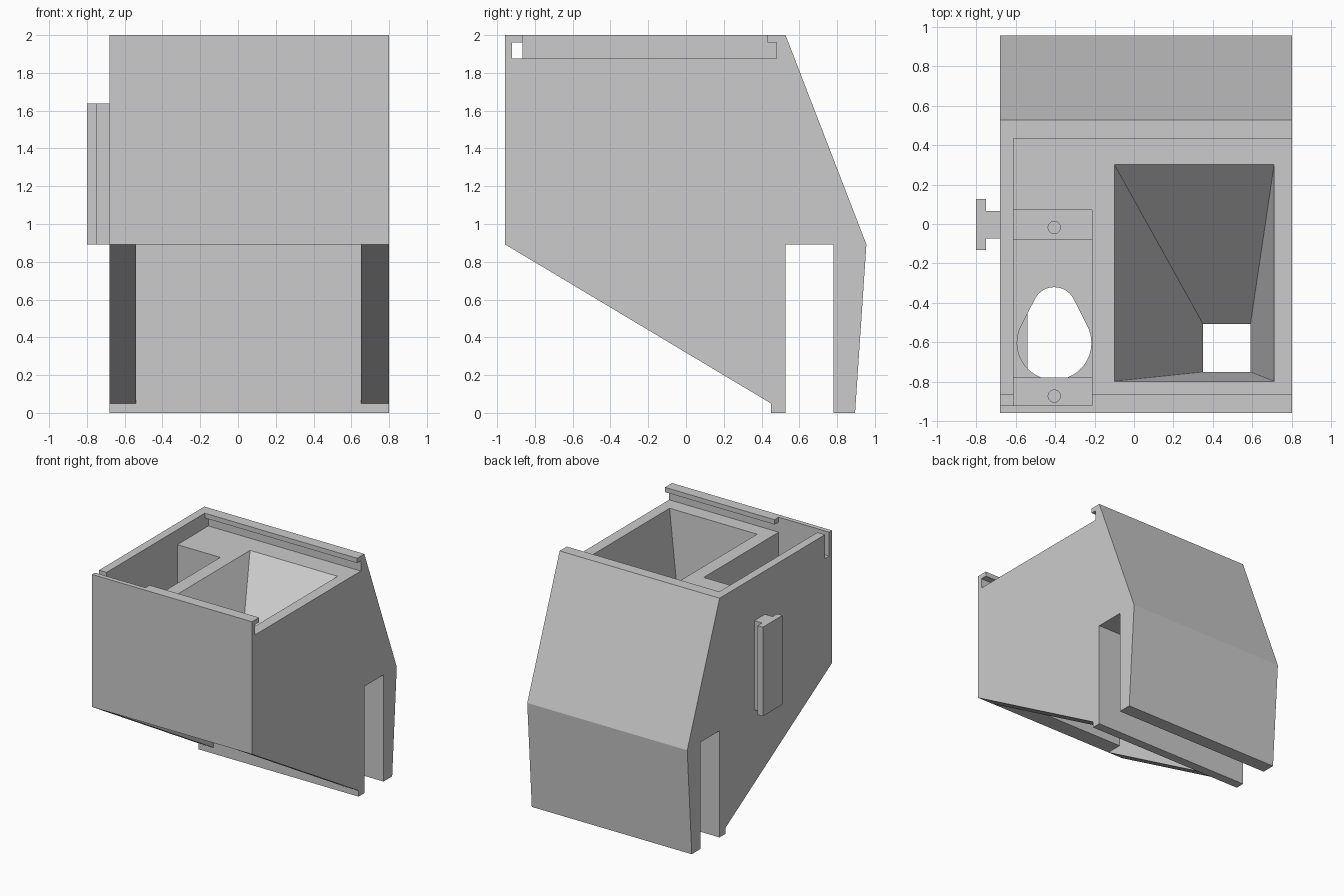
import bpy
import bmesh
from math import sin, cos, radians
from mathutils import Vector

if "Cube" in bpy.data.objects:
    bpy.data.objects.remove(bpy.data.objects["Cube"], do_unlink=True)

grey = bpy.data.materials.new("plain_grey")
grey.use_nodes = True
GREY = (0.6, 0.6, 0.6, 1)
grey.diffuse_color = GREY
grey.node_tree.nodes["Principled BSDF"].inputs["Base Color"].default_value = GREY


def loft(name, lower, upper):
    """Closed solid between two matching outlines."""
    bm = bmesh.new()
    a = [bm.verts.new(p) for p in lower]
    b = [bm.verts.new(p) for p in upper]
    bm.faces.new(a)
    bm.faces.new(b)
    for i in range(len(a)):
        j = (i + 1) % len(a)
        bm.faces.new((a[i], a[j], b[j], b[i]))
    bmesh.ops.recalc_face_normals(bm, faces=bm.faces)
    mesh = bpy.data.meshes.new(name)
    bm.to_mesh(mesh)
    bm.free()
    mesh.materials.append(grey)
    obj = bpy.data.objects.new(name, mesh)
    bpy.context.scene.collection.objects.link(obj)
    return obj


def side_prism(name, outline, x0, x1):
    return loft(name, [(x0, y, z) for y, z in outline], [(x1, y, z) for y, z in outline])


def up_prism(name, outline, z0, z1):
    return loft(name, [(x, y, z0) for x, y in outline], [(x, y, z1) for x, y in outline])


def rect(x0, x1, y0, y1):
    return [(x0, y0), (x1, y0), (x1, y1), (x0, y1)]


def box(x0, x1, y0, y1, z0, z1):
    return up_prism("box_cutter", rect(x0, x1, y0, y1), z0, z1)


def arc(cx, cy, r, start, end, steps):
    angles = [radians(start + (end - start) * i / steps) for i in range(steps + 1)]
    return [(cx + r * cos(t), cy + r * sin(t)) for t in angles]


def cut(target, cutter):
    cutter.hide_render = True
    mod = target.modifiers.new("cut", "BOOLEAN")
    mod.operation = "DIFFERENCE"
    mod.solver = "EXACT"
    mod.object = cutter
    bpy.context.view_layer.objects.active = target
    bpy.ops.object.modifier_apply(modifier=mod.name)
    bpy.data.objects.remove(cutter, do_unlink=True)


# Main housing: side profile with the rear slot
LEFT, RIGHT = -0.68, 0.8
KNEE = 0.892      # height where the sloped lower part begins
CEILING = 1.08    # underside of the chamber floor
body = side_prism("housing", [
    (-0.958, KNEE), (0.45, 0.05), (0.45, 0), (0.527, 0), (0.527, KNEE), (0.78, KNEE),
    (0.78, 0), (0.895, 0), (0.955, KNEE), (0.527, 2), (-0.958, 2)], LEFT, RIGHT)

# Hollow underside: open below the front wall, taller behind it
cut(body, side_prism("underside_cutter", [
    (-1.1, -0.2), (0.45, -0.2), (0.45, CEILING), (-0.82, CEILING),
    (-0.82, KNEE), (-1.1, KNEE)], -0.54, 0.65))

# Sliding lid recess with overhanging lips, open on one side
cut(body, side_prism("lid_cutter", [
    (-0.92, 1.875), (0.48, 1.875), (0.48, 1.96), (0.432, 1.96), (0.432, 2.1),
    (-0.865, 2.1), (-0.865, 1.96), (-0.92, 1.96)], -0.61, 0.9))

# Motor chamber with mounting ledges, deeper well and cable notch
cut(body, box(-0.61, -0.213, -0.92, 0.07, 1.32, 2.1))
cut(body, box(-0.61, -0.213, -0.778, -0.078, 1.19, 1.5))
cut(body, box(-0.8, -0.5, -0.92, -0.865, 1.8, 2.1))

# Teardrop shaft opening
MID = -0.404
teardrop = arc(MID, -0.602, 0.188, 152, 388, 32) + arc(MID, -0.43, 0.11, 28, 152, 16)
cut(body, up_prism("shaft_cutter", teardrop, CEILING - 0.01, 1.25))

# Screw holes in the ledges
for y in (-0.018, -0.872):
    cut(body, up_prism("screw_cutter", arc(MID, y, 0.031, 0, 345, 23), 1.15, 1.4))

# Funnel: tapered pocket to a square outlet
top, outlet = rect(-0.1, 0.71, -0.797, 0.302), rect(0.35, 0.59, -0.75, -0.507)
lower = [Vector((x, y, CEILING)) for x, y in outlet]
upper = [Vector((x, y, 1.875)) for x, y in top]
over = 0.02  # extend along the taper so both ends break through cleanly
cut(body, loft("funnel_cutter",
               [a + (a - b) * over for a, b in zip(lower, upper)],
               [b + (b - a) * over for a, b in zip(lower, upper)]))

# T-shaped mounting rail on the side wall
up_prism("mounting_rail", [
    (LEFT, -0.073), (LEFT, 0.067), (-0.75, 0.067), (-0.75, 0.127),
    (-0.8, 0.127), (-0.8, -0.132), (-0.75, -0.132), (-0.75, -0.073)], KNEE, 1.637)
